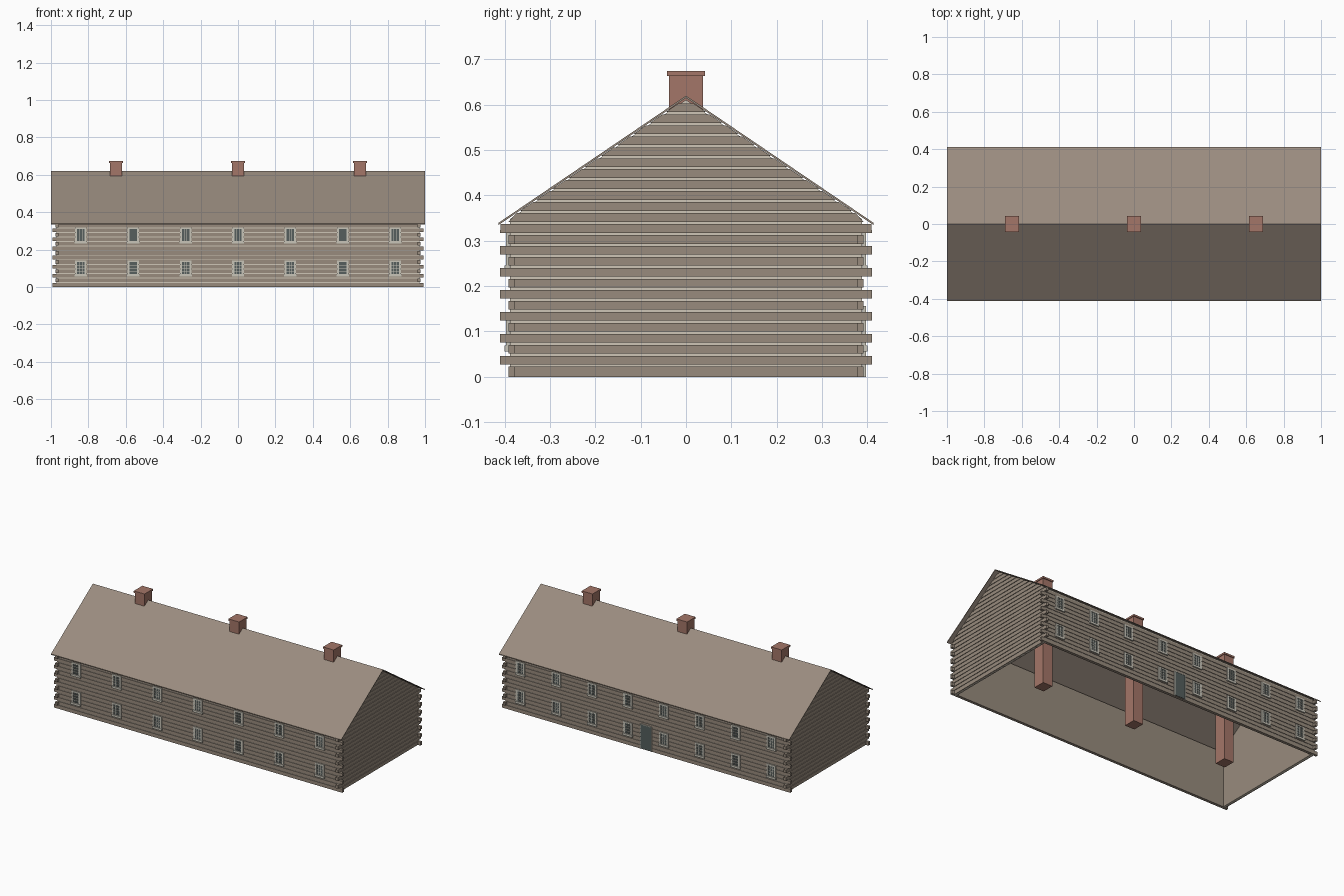
import bpy, bmesh

if "Cube" in bpy.data.objects:
    bpy.data.objects.remove(bpy.data.objects["Cube"])

WX, WY = 0.975, 0.392        # outer log faces
OVER = 0.018                 # corner overhang of the log ends
PITCH, LOG_H, Z0 = 0.0242, 0.0192, 0.003
SLOPE, APEX = 0.678, 0.614   # underside of the roof


def material(name, rgb):
    m = bpy.data.materials.new(name)
    lin = [((c / 255 + 0.055) / 1.055) ** 2.4 for c in rgb]
    m.diffuse_color = (*lin, 1)
    m.use_nodes = True
    m.node_tree.nodes["Principled BSDF"].inputs["Base Color"].default_value = m.diffuse_color
    return m


LOG = material("log brown", (152, 139, 125))
CHINK = material("chinking cream", (207, 198, 183))
ROOF = material("roof brown", (154, 140, 127))
BRICK = material("chimney brick", (164, 118, 104))
TRIM = material("window trim", (200, 197, 185))
GLASS = material("dark glass", (86, 94, 93))
DOOR = material("door grey green", (84, 94, 92))


def box(bm, x0, x1, y0, y1, z0, z1):
    prism(bm, [(y0, z0), (y1, z0), (y1, z1), (y0, z1)], x0, x1)


def prism(bm, profile, x0, x1):
    """Extrude a (y, z) outline along x."""
    a = [bm.verts.new((x0, y, z)) for y, z in profile]
    b = [bm.verts.new((x1, y, z)) for y, z in profile]
    n = len(profile)
    bm.faces.new(a)
    bm.faces.new(b[::-1])
    for i in range(n):
        j = (i + 1) % n
        bm.faces.new((a[j], a[i], b[i], b[j]))


def finish(bm, name, *mats):
    bmesh.ops.recalc_face_normals(bm, faces=bm.faces[:])
    me = bpy.data.meshes.new(name)
    bm.to_mesh(me)
    bm.free()
    for m in mats:
        me.materials.append(m)
    ob = bpy.data.objects.new(name, me)
    bpy.context.collection.objects.link(ob)
    return ob


def side_box(bm, s, x0, x1, d0, d1, z0, z1):
    """Box on the front (s=-1) or back (s=1) wall, d measured from the log face."""
    y0, y1 = sorted((s * (WY + d0), s * (WY + d1)))
    box(bm, x0, x1, y0, y1, z0, z1)


# wall cores: chinking shows outside, plain brown inside
for s, label in ((-1, "front"), (1, "back")):
    bm = bmesh.new()
    side_box(bm, s, -0.97, 0.97, -0.018, -0.004, 0, 0.345)
    ob = finish(bm, label + "_wall_core", LOG, CHINK)
    for p in ob.data.polygons:
        p.material_index = int(p.normal.y * s > 0.5)
for s, label in ((-1, "left"), (1, "right")):
    bm = bmesh.new()
    e, w = 0.003, WY - 0.004
    top = APEX - e - SLOPE * w
    x0, x1 = sorted((s * (WX - 0.018), s * (WX - 0.004)))
    prism(bm, [(-w, 0), (w, 0), (w, top), (0, APEX - e), (-w, top)], x0, x1)
    ob = finish(bm, label + "_gable_core", LOG, CHINK)
    for p in ob.data.polygons:
        p.material_index = int(p.normal.x * s > -0.5)

# long wall logs, every even course runs past the corner
for s, label in ((-1, "front"), (1, "back")):
    bm = bmesh.new()
    for k in range(14):
        z = Z0 + k * PITCH
        e = WX + (OVER if k % 2 == 0 else 0)
        side_box(bm, s, -e, e, -0.015, 0, z if k else 0, z + LOG_H)
    finish(bm, label + "_logs", LOG)

# gable logs, odd courses run past the corner, upper ones follow the roof
for s, label in ((-1, "left"), (1, "right")):
    bm = bmesh.new()
    x0, x1 = sorted((s * (WX - 0.015), s * WX))
    for k in range(25):
        z = Z0 + k * PITCH
        zt = z + LOG_H
        lim = WY + (OVER if k % 2 and k < 14 else 0)
        wb, wt = (min(lim, (APEX - h) / SLOPE) for h in (z, zt))
        z = z if k else 0
        prism(bm, [(-wb, z), (wb, z), (wt, zt), (-wt, zt)], x0, x1)
    finish(bm, label + "_gable_logs", LOG)

# roof
bm = bmesh.new()
E, T = 0.413, 0.005
ze = 0.62 - SLOPE * E
prism(bm, [(-E, ze), (0, 0.62), (E, ze), (E, ze - T), (0, 0.62 - T), (-E, ze - T)], -1, 1)
finish(bm, "roof", ROOF)

# chimneys, standing on the ground and passing through the ridge
for i, x in enumerate((-0.652, 0, 0.652)):
    bm = bmesh.new()
    box(bm, x - 0.033, x + 0.033, -0.037, 0.037, 0, 0.664)
    box(bm, x - 0.037, x + 0.037, -0.042, 0.042, 0.663, 0.674)
    finish(bm, f"chimney_{i + 1}", BRICK)


def windows(s, label, xs):
    trim, glass = bmesh.new(), bmesh.new()
    hw, jamb = 0.031, 0.011
    for x in xs:
        for z0, z1 in ((0.06, 0.142), (0.237, 0.319)):
            iw, a, b = hw - jamb, z0 + 0.009, z1 - 0.009
            for t in (-1, 1):
                xa, xb = sorted((x + t * iw, x + t * hw))
                side_box(trim, s, xa, xb, -0.003, 0.005, z0, z1)
            side_box(trim, s, x - iw, x + iw, -0.003, 0.005, b, z1)
            side_box(trim, s, x - hw - 0.002, x + hw + 0.002, -0.003, 0.008, z0 - 0.004, a)
            side_box(glass, s, x - iw, x + iw, -0.003, 0.001, a, b)
            # glazing bars
            for i in (1, 2):
                c = x - iw + 2 * iw * i / 3
                side_box(trim, s, c - 0.001, c + 0.001, 0, 0.003, a, b)
            for i in (1, 2, 3):
                c = a + (b - a) * i / 4
                side_box(trim, s, x - iw, x + iw, 0, 0.003, c - 0.001, c + 0.001)
    finish(trim, label + "_window_frames", TRIM)
    finish(glass, label + "_window_glass", GLASS)


windows(-1, "front", [0.28 * i for i in range(-3, 4)])
windows(1, "back", [0.247 * (i - 3.5) for i in range(8)])

# back door with a narrow frame
bm = bmesh.new()
side_box(bm, 1, -0.036, 0.036, -0.003, 0.003, 0.003, 0.152)
finish(bm, "door", DOOR)
bm = bmesh.new()
for x in (-0.04, 0.036):
    side_box(bm, 1, x, x + 0.004, -0.003, 0.005, 0, 0.156)
side_box(bm, 1, -0.036, 0.036, -0.003, 0.005, 0.152, 0.156)
finish(bm, "door_frame", TRIM)
